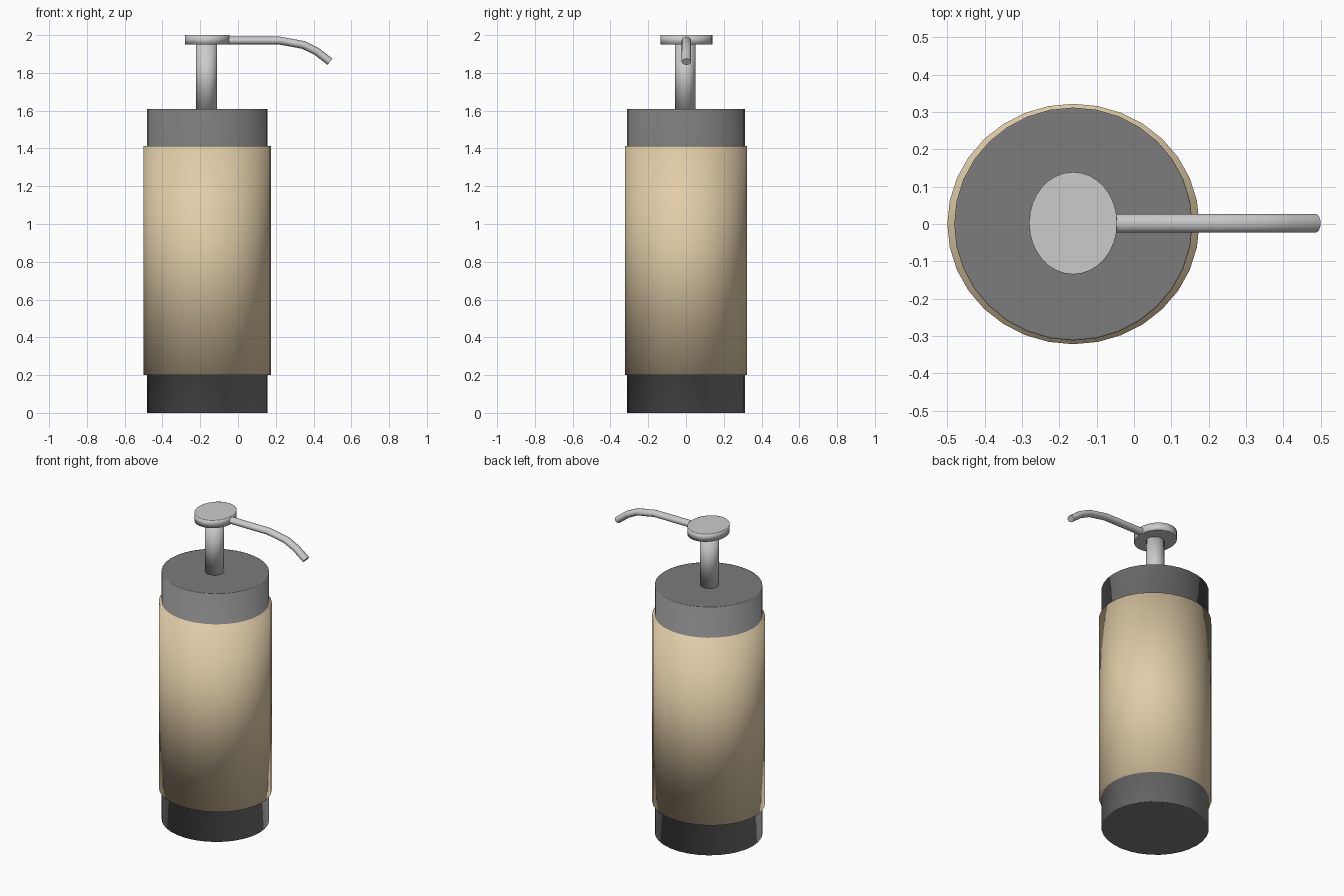
import bpy, bmesh, math

if "Cube" in bpy.data.objects:
    bpy.data.objects.remove(bpy.data.objects["Cube"])

CX = -0.1625  # axis of the bottle
INSET = 0.985  # flat end faces start just inside the softly shaded rim


def material(name, rgb):
    m = bpy.data.materials.new(name)
    m.diffuse_color = (*rgb, 1)
    m.use_nodes = True
    m.node_tree.nodes["Principled BSDF"].inputs["Base Color"].default_value = m.diffuse_color
    return m


def lathe(name, rings, x=CX, y=0.0, sides=32, mats=(), bands=None):
    """Smooth solid from (rx, ry, z) rings, closed by flat inset end faces.
    bands gives a material index for each strip between rings."""
    (ax, ay, az), (bx, by, bz) = rings[0], rings[-1]
    rings = [(ax * INSET, ay * INSET, az), *rings, (bx * INSET, by * INSET, bz)]
    bands = bands or [0] * (len(rings) - 3)
    bands = [bands[0], *bands, bands[-1]]
    bm = bmesh.new()
    loops = []
    for rx, ry, z in rings:
        angles = [2 * math.pi * i / sides for i in range(sides)]
        loops.append([bm.verts.new((rx * math.cos(a), ry * math.sin(a), z)) for a in angles])
    for lower, upper, band in zip(loops, loops[1:], bands):
        for i in range(sides):
            j = (i + 1) % sides
            f = bm.faces.new((lower[i], lower[j], upper[j], upper[i]))
            f.smooth = True
            f.material_index = band
    bm.faces.new(loops[0][::-1]).material_index = bands[0]
    bm.faces.new(loops[-1]).material_index = bands[-1]
    me = bpy.data.meshes.new(name)
    bm.to_mesh(me)
    bm.free()
    for m in mats:
        me.materials.append(m)
    ob = bpy.data.objects.new(name, me)
    ob.location = (x, y, 0)
    bpy.context.collection.objects.link(ob)
    return ob


dark = material("dark_grey", (0.2, 0.2, 0.2))
tan = material("tan", (0.75, 0.61, 0.39))

# Bottle: dark base and lid around a wider tan sleeve, shaded as one surface
cap, sleeve = (0.319, 0.312), (0.3375, 0.322)
lathe("bottle", [(*cap, 0), (*cap, 0.2), (*sleeve, 0.2), (*sleeve, 1.412),
                 (*cap, 1.412), (*cap, 1.61)],
      mats=(dark, tan), bands=[0, 1, 1, 1, 0])

# Pump stem and press plate
lathe("pump_stem", [(0.056, 0.054, 1.61), (0.056, 0.054, 1.95)], x=-0.166, y=-0.004)
lathe("pump_head", [(0.118, 0.137, 1.95), (0.118, 0.137, 2.0)], x=-0.163, y=0.002)

# Bent spout swept along a short path
path = [(-0.12, 1.971), (0.22, 1.971), (0.346, 1.948), (0.417, 1.913), (0.487, 1.859)]
curve = bpy.data.curves.new("spout", "CURVE")
curve.dimensions = "3D"
curve.bevel_depth = 0.021
curve.bevel_resolution = 6
curve.use_fill_caps = True
spline = curve.splines.new("POLY")
spline.points.add(len(path) - 1)
for p, (x, z) in zip(spline.points, path):
    p.co = (x, 0, z, 1)
spout = bpy.data.objects.new("spout", curve)
bpy.context.collection.objects.link(spout)
spout.location.y = 0.002
spout.scale.y = 1.19
bpy.ops.object.select_all(action="DESELECT")
spout.select_set(True)
bpy.context.view_layer.objects.active = spout
bpy.ops.object.convert(target="MESH")
bpy.ops.object.shade_smooth_by_angle(angle=math.radians(35))
